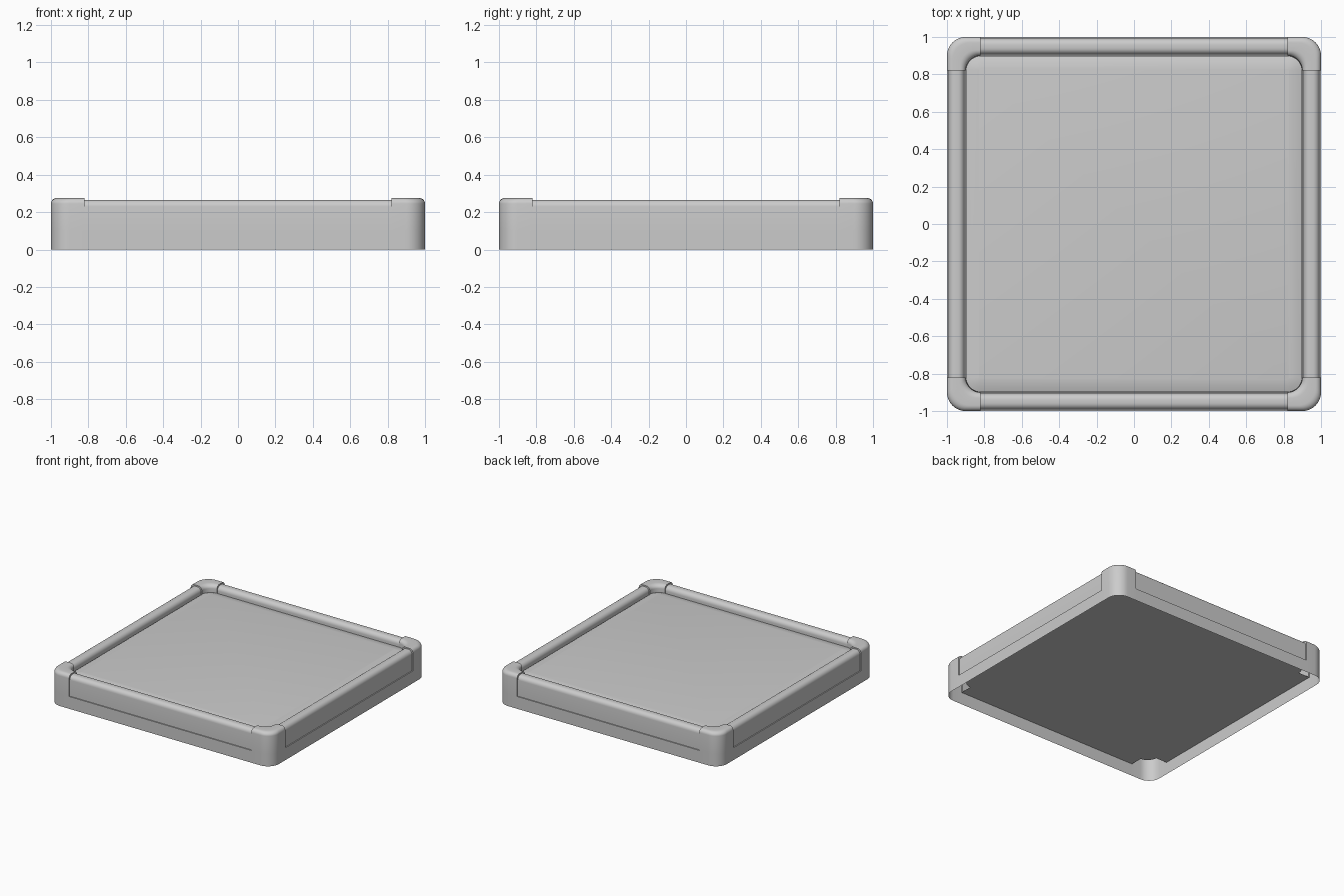
import bpy, bmesh, math
from mathutils import Vector

if "Cube" in bpy.data.objects:
    bpy.data.objects.remove(bpy.data.objects["Cube"])

E = 0.82          # where rails meet the corner posts
PLATE_Z = 0.10    # underside plate and rail foot
FLOOR_Z = 0.23


def arc(cx, cy, r, a0, a1, n):
    return [(cx + r * math.cos(math.radians(a0 + (a1 - a0) * i / n)),
             cy + r * math.sin(math.radians(a0 + (a1 - a0) * i / n))) for i in range(n + 1)]


def make(name, rows, facing, caps=(), quarter=0):
    """Skin rows of points; flip so the sheet faces the given direction."""
    bm = bmesh.new()
    grid = [[bm.verts.new(p) for p in row] for row in rows]
    for a, b in zip(grid, grid[1:]):
        for i in range(len(a) - 1):
            bm.faces.new((a[i], a[i + 1], b[i + 1], b[i]))
    for c in caps:
        bm.faces.new(grid[c])
    bmesh.ops.remove_doubles(bm, verts=bm.verts, dist=1e-5)
    bmesh.ops.recalc_face_normals(bm, faces=bm.faces)
    total = sum((f.normal * f.calc_area() for f in bm.faces), Vector())
    if total.dot(Vector(facing)) < 0:
        bmesh.ops.reverse_faces(bm, faces=bm.faces)
    me = bpy.data.meshes.new(name)
    bm.to_mesh(me)
    bm.free()
    ob = bpy.data.objects.new(name, me)
    bpy.context.collection.objects.link(ob)
    ob.rotation_euler.z = quarter * math.pi / 2
    bpy.ops.object.select_all(action='DESELECT')
    ob.select_set(True)
    bpy.context.view_layer.objects.active = ob
    bpy.ops.object.shade_smooth_by_angle(angle=math.radians(35))
    return ob


def section(width, top, r, foot, inner_foot):
    """Round-topped section: (distance inward, height)."""
    return ([(0, foot)] + arc(r, top - r, r, 180, 90, 6)
            + arc(width - r, top - r, r, 90, 0, 6) + [(width, inner_foot)])


# edge rails, skirts and corner posts, repeated on four sides
rail_sec = section(0.086, 0.265, 0.035, PLATE_Z, 0.20)
post_sec = section(0.1, 0.275, 0.03, PLATE_Z, 0.20)
outer = [(E, 1.0)] + arc(0.9, 0.9, 0.1, 90, 0, 10) + [(1.0, E)]
inner = arc(E, E, 0.08, 90, 0, len(outer) - 1)
for k in range(4):
    make(f"edge_rail_{k}", [[(x, 0.992 - d, z) for d, z in rail_sec] for x in (-E, E)],
         (0, 1, 1), quarter=k)
    make(f"skirt_{k}", [[(-E, 1, 0), (-E, 1, PLATE_Z)], [(E, 1, 0), (E, 1, PLATE_Z)]],
         (0, 1, 0), quarter=k)
    rows = []
    for o, q in zip(outer, inner):
        rows.append([(o[0] + (q[0] - o[0]) * d / 0.1, o[1] + (q[1] - o[1]) * d / 0.1, z)
                     for d, z in [(0, 0)] + post_sec])
    make(f"corner_post_{k}", rows, (1, 1, 1), quarter=k)
    # narrow end faces standing proud of the rails
    for x, tag in ((E, "a"), (-E, "b")):
        make(f"post_end_{tag}_{k}", [[(x, 1 - d, z) for d, z in post_sec],
                                     [(x, 0.992 - d, z) for d, z in rail_sec]],
             (-x, 0, 0), quarter=k)


def turned(points):
    """Repeat one corner's points clockwise round the square."""
    out = []
    for k in range(4):
        pts = points
        for _ in range(k):
            pts = [(y, -x) for x, y in pts]
        out += pts
    return out


# recessed floor, slightly cushioned towards its edge
def ring(inset, z):
    return [(x, y, z) for x, y in turned(arc(E, E, 0.08 - inset, 90, 0, 10))]


rings = [ring(0, 0.20), ring(0.002, 0.215), ring(0.03, 0.224), ring(0.07, FLOOR_Z)]
make("floor_panel", [r + [r[0]] for r in rings], (0, 0, 1), caps=(-1,))

# underside plate, open below the hollow corner posts
notch = [(E, 1.0)] + arc(E, E, 0.08, 90, 0, 10) + [(1.0, E)]
make("underside_plate", [[(x, y, PLATE_Z) for x, y in turned(notch)]], (0, 0, -1), caps=(0,))
